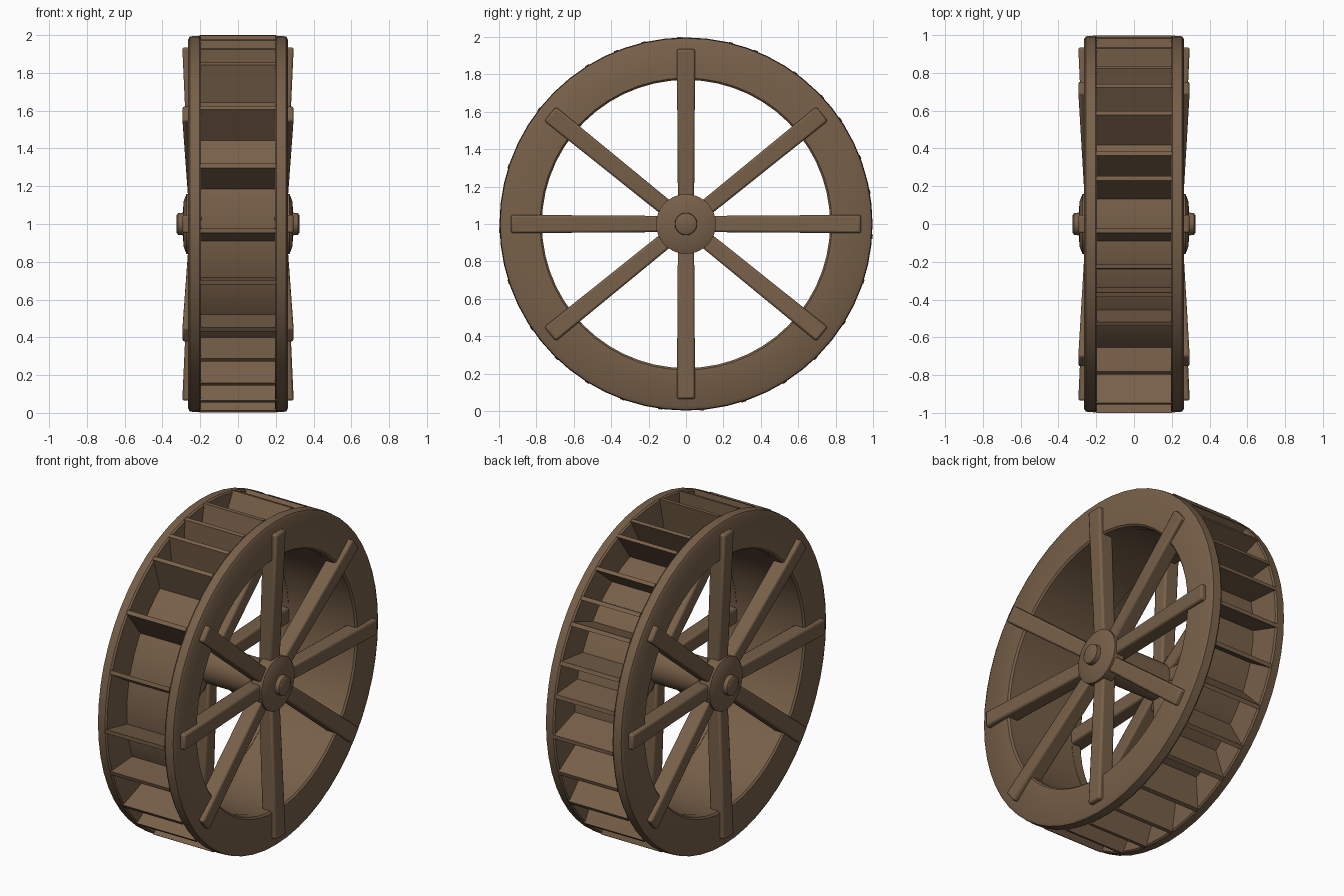
import bpy, bmesh, math
from mathutils import Vector

if "Cube" in bpy.data.objects:
    bpy.data.objects.remove(bpy.data.objects["Cube"])

wood = bpy.data.materials.new("brown wood")
wood.diffuse_color = (0.185, 0.117, 0.066, 1)
wood.use_nodes = True
wood.node_tree.nodes["Principled BSDF"].inputs["Base Color"].default_value = wood.diffuse_color


def finish(name, bm, bevel=0.0):
    bmesh.ops.recalc_face_normals(bm, faces=bm.faces)
    me = bpy.data.meshes.new(name)
    bm.to_mesh(me)
    bm.free()
    me.materials.append(wood)
    ob = bpy.data.objects.new(name, me)
    bpy.context.collection.objects.link(ob)
    bpy.ops.object.select_all(action='DESELECT')
    ob.select_set(True)
    bpy.context.view_layer.objects.active = ob
    if bevel:
        m = ob.modifiers.new("Bevel", 'BEVEL')
        m.width, m.segments = bevel, 2
        m.limit_method = 'ANGLE'
    bpy.ops.object.shade_smooth_by_angle(angle=math.radians(35))
    return ob


def polar(x, r, deg):
    a = math.radians(deg)
    return Vector((x, r * math.cos(a), 1 + r * math.sin(a)))


def lathe(name, profile, n, closed=True):
    """Spin (x, radius) points around the wheel axis; closed = ring section."""
    bm = bmesh.new()
    rings = [[bm.verts.new(polar(x, r, 360 * i / n)) for i in range(n)]
             for x, r in profile]
    pairs = list(zip(rings, rings[1:]))
    if closed:
        pairs.append((rings[-1], rings[0]))
    else:
        bm.faces.new(rings[0])
        bm.faces.new(rings[-1])
    for a, b in pairs:
        for i in range(n):
            j = (i + 1) % n
            bm.faces.new((a[i], a[j], b[j], b[i]))
    return finish(name, bm)


def hexa(bm, lower, upper):
    """Box-like solid between two four-point ends."""
    a = [bm.verts.new(p) for p in lower]
    b = [bm.verts.new(p) for p in upper]
    bm.faces.new(a)
    bm.faces.new(b)
    for i in range(4):
        j = (i + 1) % 4
        bm.faces.new((a[i], a[j], b[j], b[i]))


# two side rims with softened outer edges
for side, label in ((-1, "left"), (1, "right")):
    section = [(0.195, 0.77), (0.255, 0.77), (0.265, 0.78), (0.265, 0.975),
               (0.255, 0.993), (0.205, 0.997), (0.195, 0.99)]
    lathe(label + "_rim", [(side * x, r) for x, r in section], 56)

# drum floor behind the paddles
lathe("drum_floor", [(-0.2, 0.772), (0.2, 0.772), (0.2, 0.8), (-0.2, 0.8)], 56)

# axle with hub discs and end pins
half = [(0.325, 0.045), (0.318, 0.058), (0.292, 0.06), (0.288, 0.12),
        (0.272, 0.16), (0.2, 0.16), (0.18, 0.11)]
lathe("axle_and_hubs", half + [(-x, r) for x, r in reversed(half)], 28, closed=False)

# slightly tilted paddles, unevenly spaced
paddle_angles = [10, 21, 34, 43, 54, 68, 76, 92, 103, 112, 122, 142, 162, 182,
                 198, 214, 226, 238, 250, 262, 275, 288, 302, 314, 328, 342, 356]
bm = bmesh.new()
for a in paddle_angles:
    ends = []
    for r, lean in ((0.785, 4), (1.0, 0)):
        t = math.degrees(0.012 / r)
        ends.append([polar(x, r, a + lean + s * t)
                     for x, s in ((-0.2, -1), (0.2, -1), (0.2, 1), (-0.2, 1))])
    hexa(bm, *ends)
finish("paddles", bm)

# eight spokes on each side, flaring outwards toward the rim
for side, label in ((-1, "left"), (1, "right")):
    bm = bmesh.new()
    for a in (0, 39, 90, 141, 180, 219, 270, 321):
        rad = math.radians(a)
        d = Vector((0, math.cos(rad), math.sin(rad)))
        across = Vector((0, -d.z, d.y))
        ends = []
        for r, inner, outer, w in ((0.06, 0.165, 0.255, 0.043),
                                   (0.935, 0.2, 0.295, 0.049)):
            c = Vector((0, 0, 1)) + d * r
            ends.append([c + across * s * w + Vector((side * x, 0, 0))
                         for x, s in ((inner, -1), (outer, -1), (outer, 1), (inner, 1))])
        hexa(bm, *ends)
    finish(label + "_spokes", bm, 0.012)
